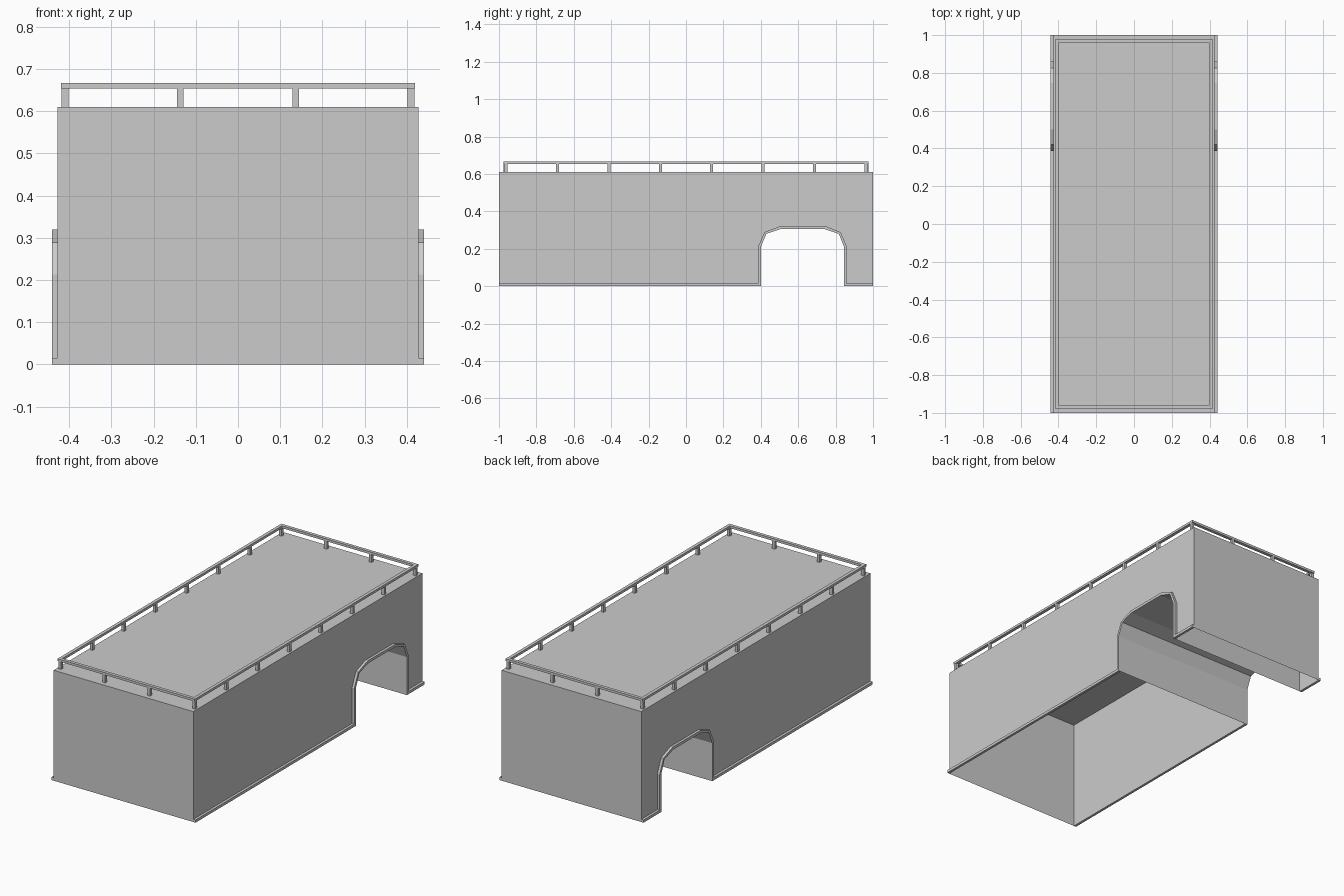
import bpy, bmesh

if "Cube" in bpy.data.objects:
    bpy.data.objects.remove(bpy.data.objects["Cube"])

W, TOP = 0.427, 0.61          # half width and roof height of the shell
ARCH = [(0.40, 0.21), (0.43, 0.28), (0.505, 0.305),
        (0.742, 0.305), (0.817, 0.28), (0.845, 0.21)]
ARCH_OUT = [(0.386, 0.213), (0.42, 0.289), (0.50, 0.32),
            (0.747, 0.32), (0.827, 0.289), (0.859, 0.213)]


def finish(name, bm):
    bmesh.ops.recalc_face_normals(bm, faces=bm.faces)
    mesh = bpy.data.meshes.new(name)
    bm.to_mesh(mesh)
    bm.free()
    ob = bpy.data.objects.new(name, mesh)
    bpy.context.collection.objects.link(ob)
    return ob


def box(bm, lo, hi):
    verts = bmesh.ops.create_cube(bm, size=1)["verts"]
    for v in verts:
        v.co = [hi[i] if v.co[i] > 0 else lo[i] for i in range(3)]


# Body shell: side outline carried across the width, open underneath
outline = [(-1, 0), (0.40, 0)] + ARCH + [(0.845, 0), (1, 0), (1, TOP), (-1, TOP)]
open_edges = (0, len(ARCH) + 2)
bm = bmesh.new()
left = [bm.verts.new((-W, y, z)) for y, z in outline]
right = [bm.verts.new((W, y, z)) for y, z in outline]
bm.faces.new(left[::-1])
bm.faces.new(right)
n = len(outline)
for i in range(n):
    if i not in open_edges:
        j = (i + 1) % n
        bm.faces.new((left[i], left[j], right[j], right[i]))
finish("body_shell", bm)

# Side trim: flat band along the sill and around the wheel arch
inner = [(-1, 0), (0.40, 0)] + ARCH + [(0.845, 0), (1, 0)]
outer = [(-1, 0.015), (0.386, 0.015)] + ARCH_OUT + [(0.859, 0.015), (1, 0.015)]
for side, name in ((1, "right_trim"), (-1, "left_trim")):
    bm = bmesh.new()
    rings = []
    for (y0, z0), (y1, z1) in zip(inner, outer):
        rings.append([bm.verts.new((side * x, y, z)) for x, y, z in
                      ((W, y0, z0), (W + 0.014, y0, z0),
                       (W + 0.014, y1, z1), (W, y1, z1))])
    for a, b in zip(rings, rings[1:]):
        for k in range(4):
            m = (k + 1) % 4
            bm.faces.new((a[k], a[m], b[m], b[k]))
    bm.faces.new(rings[0])
    bm.faces.new(rings[-1])
    finish(name, bm)

# Roof rail: four square bars forming a rectangle
RX, RY, R = 0.41, 0.967, 0.009
bm = bmesh.new()
for s in (-1, 1):
    box(bm, (s * RX - R, -RY - R, 0.654), (s * RX + R, RY + R, 0.667))
    box(bm, (-RX + R, s * RY - R, 0.654), (RX - R, s * RY + R, 0.667))
finish("roof_rail", bm)

# Rail posts: eight per long side, two more between the corners at each end
bm = bmesh.new()
spots = [(s * RX, -0.963 + i * 1.926 / 7) for s in (-1, 1) for i in range(8)]
spots += [(x, s * RY) for s in (-1, 1) for x in (-0.137, 0.137)]
for x, y in spots:
    box(bm, (x - 0.008, y - 0.008, TOP), (x + 0.008, y + 0.008, 0.654))
finish("rail_posts", bm)
